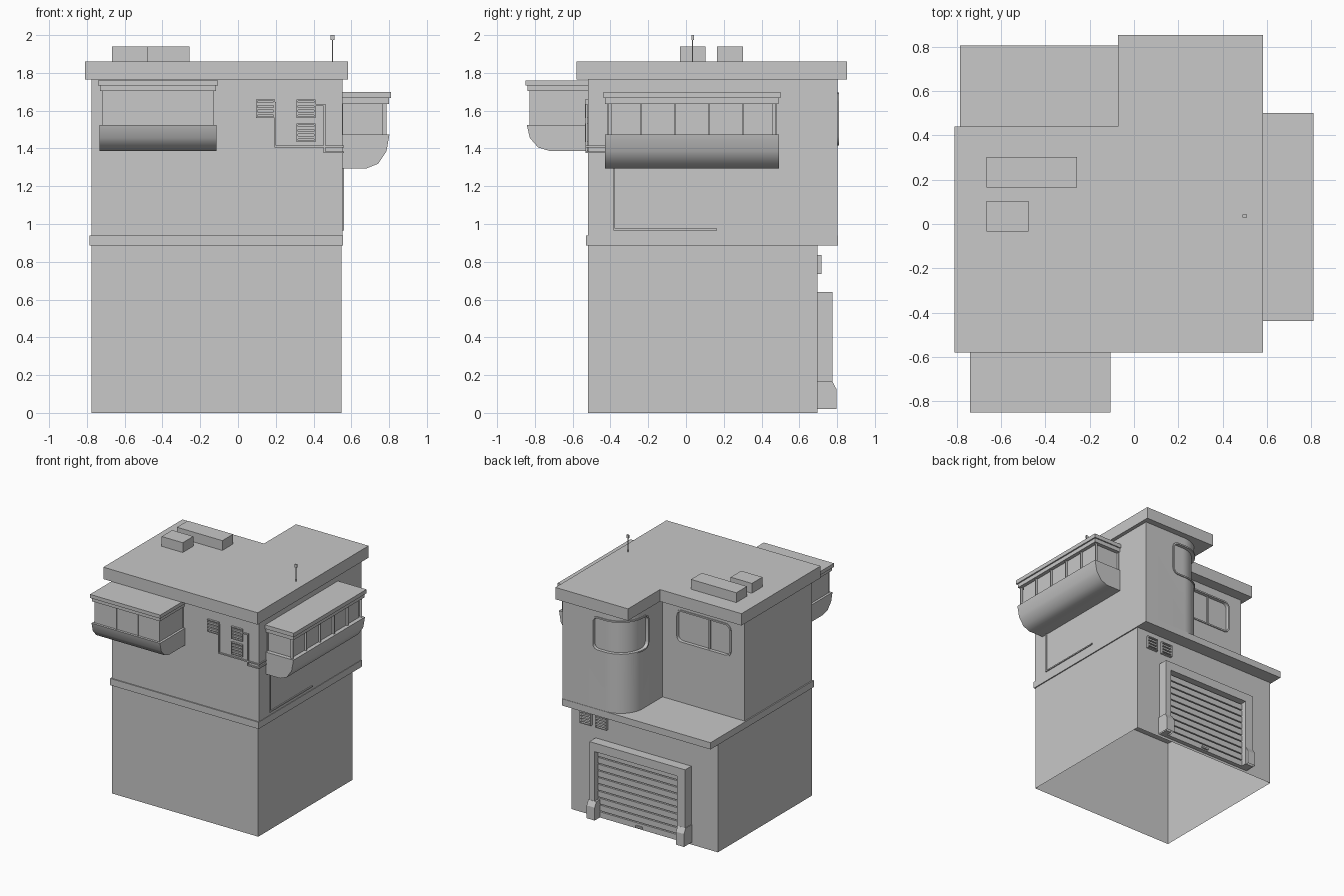
import bpy, bmesh, math
from mathutils import Vector

old = bpy.data.objects.get("Cube")
if old:
    bpy.data.objects.remove(old, do_unlink=True)

GREY = (0.58, 0.58, 0.58, 1)
mat = bpy.data.materials.new("plain grey")
mat.use_nodes = True
mat.diffuse_color = GREY
mat.node_tree.nodes["Principled BSDF"].inputs["Base Color"].default_value = GREY


def finish(name, bm):
    bmesh.ops.recalc_face_normals(bm, faces=bm.faces)
    me = bpy.data.meshes.new(name)
    bm.to_mesh(me)
    bm.free()
    ob = bpy.data.objects.new(name, me)
    bpy.context.collection.objects.link(ob)
    me.materials.append(mat)
    return ob


def prism(name, pts, sweep, open_bottom=False):
    """Extrude a closed outline along a vector."""
    bm = bmesh.new()
    face = bm.faces.new([bm.verts.new(p) for p in pts])
    ext = bmesh.ops.extrude_face_region(bm, geom=[face])
    moved = [v for v in ext["geom"] if isinstance(v, bmesh.types.BMVert)]
    bmesh.ops.translate(bm, verts=moved, vec=sweep)
    bmesh.ops.recalc_face_normals(bm, faces=bm.faces)
    if open_bottom:
        low = min(v.co.z for v in bm.verts) + 0.001
        base = [f for f in bm.faces if all(v.co.z < low for v in f.verts)]
        bmesh.ops.delete(bm, geom=base, context="FACES_ONLY")
    return finish(name, bm)


def box(name, x, y, z, open_bottom=False):
    pts = [(x[0], y[0], z[0]), (x[1], y[0], z[0]), (x[1], y[1], z[0]), (x[0], y[1], z[0])]
    return prism(name, pts, (0, 0, z[1] - z[0]), open_bottom)


def flat(outline, z):
    return [(x, y, z) for x, y in outline]


def smooth(ob):
    bpy.ops.object.select_all(action="DESELECT")
    ob.select_set(True)
    bpy.context.view_layer.objects.active = ob
    bpy.ops.object.shade_smooth_by_angle(angle=math.radians(35))


# Main masses; the lower storey is an open shell underneath
XL, XR, YF, YB = -0.775, 0.552, -0.52, 0.35
WX, WY, R = -0.033, 0.802, 0.20          # rear wing with a rounded corner
box("lower_storey", (XL, 0.547), (YF, 0.695), (0, 0.885), open_bottom=True)
box("floor_slab", (-0.785, 0.556), (-0.529, 0.805), (0.885, 0.94))
arc = [(WX + R - R * math.sin(a), WY - R + R * math.cos(a))
       for a in (math.pi / 2 * i / 16 for i in range(17))]
walls = [(XL, YF), (XR, YF), (XR, WY)] + arc + [(WX, YB), (XL, YB)]
upper = prism("upper_storey", flat(walls, 0.94), (0, 0, 0.83))
roof = [(-0.81, -0.58), (0.583, -0.58), (0.583, 0.853), (-0.073, 0.853), (-0.073, 0.44), (-0.81, 0.44)]
prism("roof_slab", flat(roof, 1.764), (0, 0, 0.097))


# Rear windows: rounded openings with a raised rim, swept along the wall
def corner_path(s):
    start, bend = 0.12, R * math.pi / 2
    if s < start:
        return Vector((WX + R + start - s, WY, 0)), Vector((0, 1, 0))
    if s < start + bend:
        a = (s - start) / R
        n = Vector((-math.sin(a), math.cos(a), 0))
        return Vector((WX + R, WY - R, 0)) + n * R, n
    return Vector((WX, WY - R - (s - start - bend), 0)), Vector((-1, 0, 0))


def terrace_path(s):
    return Vector((-0.155 - s, YB, 0)), Vector((0, 1, 0))


def swept_panel(name, path, s0, s1, z0, z1, d0, d1, r):
    length = s1 - s0
    steps = [r * (1 - math.cos(math.pi / 2 * i / 5)) for i in range(6)]
    mids = [r + (length - 2 * r) * i / 24 for i in range(1, 24)]
    bm, rings = bmesh.new(), []
    for s in steps + mids + [length - t for t in reversed(steps)]:
        edge = min(s, length - s, r)
        inset = min(r - math.sqrt(max(0, r * r - (r - edge) ** 2)), r * 0.98)
        p, n = path(s0 + s)
        rings.append([bm.verts.new(p + n * d + Vector((0, 0, z)))
                      for d, z in ((d0, z0 + inset), (d1, z0 + inset),
                                   (d1, z1 - inset), (d0, z1 - inset))])
    for a, b in zip(rings, rings[1:]):
        for i in range(4):
            j = (i + 1) % 4
            bm.faces.new((a[i], a[j], b[j], b[i]))
    bm.faces.new(rings[0])
    bm.faces.new(rings[-1])
    return finish(name, bm)


def cut_window(name, path, length, z0, z1):
    w = 0.012
    rim = swept_panel(name + "_rim", path, 0, length, z0, z1, -0.01, 0.008, 0.05)
    cutter = swept_panel("window_cutter", path, w, length - w, z0 + w, z1 - w, -0.02, 0.03, 0.04)
    cutter.hide_render = True
    for ob in (upper, rim):
        mod = ob.modifiers.new("window", "BOOLEAN")
        mod.operation, mod.solver, mod.object = "DIFFERENCE", "EXACT", cutter
        bpy.context.view_layer.objects.active = ob
        bpy.ops.object.modifier_apply(modifier=mod.name)
    bpy.data.objects.remove(cutter, do_unlink=True)
    smooth(rim)


cut_window("corner_window", corner_path, 0.505, 1.415, 1.695)
cut_window("terrace_window", terrace_path, 0.50, 1.425, 1.695)
smooth(upper)
box("terrace_window_mullion", (-0.455, -0.445), (YB - 0.025, YB - 0.008), (1.435, 1.685))


# Bay windows: u runs along the wall, d points away from it
def bay(name, place, u0, u1, wall, out, z0, zs, zw, zt, panes, recess):
    def block(part, u, d, z):
        a, b = place(u[0], d[0], z[0]), place(u[1], d[1], z[1])
        box(name + part, *[sorted(q) for q in zip(a, b)])

    curve = [(out - 0.12 + 0.12 * math.cos(t), zs - (zs - z0) * math.sin(t))
             for t in (math.pi / 6 * i for i in range(4))]
    outline = [(wall, zs)] + curve + [(wall, z0)]
    sweep = Vector(place(u1, 0, 0)) - Vector(place(u0, 0, 0))
    smooth(prism(name + "_bowl", [place(u0, d, z) for d, z in outline], sweep))
    e, f = 0.015, out - 0.015               # posts stand back from the bowl
    block("_glazing", (u0 + e + recess, u1 - e - recess), (wall, f - recess), (zs, zw))
    width = (u1 - u0 - 2 * e) / panes
    for i in range(panes + 1):
        c = u0 + e + width * i
        lo, hi = max(c - 0.004, u0 + e), min(c + 0.004, u1 - e)
        block("_post", (lo, hi), (f - recess - 0.005, f), (zs, zw))
    for c in (u0 + e, u1 - e - recess):
        block("_wall_post", (c, c + recess), (wall, wall + 0.015), (zs, zw))
    zm = zw + (zt - zw) * 0.5
    block("_cornice", (u0 + 0.002, u1 - 0.002), (wall, out - 0.003), (zw, zm))
    block("_roof", (u0 - 0.008, u1 + 0.008), (wall, out + 0.008), (zm, zt))


bay("front_bay", lambda u, d, z: (u, -d, z), -0.733, -0.115, 0.51, 0.843,
    1.387, 1.525, 1.703, 1.761, 3, 0.004)
bay("side_bay", lambda u, d, z: (d, u, z), -0.43, 0.493, 0.54, 0.802,
    1.295, 1.475, 1.636, 1.70, 5, 0.018)


# Louvred vents
def vent(name, x, z, wall, s, depth):
    def part(label, dx, dz, d):
        box(name + label, (x + dx[0], x + dx[1]), sorted((wall, wall + s * d)), (z + dz[0], z + dz[1]))

    w, t = 0.1, 0.008
    for a in (0, w - t):
        part("_side", (a, a + t), (0, w), depth)
        part("_rail", (t, w - t), (a, a + t), depth)
    for i in range(3):
        a = 0.018 + i * 0.025
        part("_slat", (t, w - t), (a, a + 0.014), depth * 0.9)


for x, z in ((0.095, 1.56), (0.31, 1.56), (0.31, 1.433)):
    vent("front_vent", x, z, YF, -1, 0.016)
for x in (0.22, 0.36):
    vent("rear_vent", x, 0.735, 0.695, 1, 0.022)


# Pipes, as square runs between successive points
def pipe(name, pts, h=0.005):
    for a, b in zip(pts, pts[1:]):
        box(name, *[(min(p, q) - h, max(p, q) + h) for p, q in zip(a, b)])


PY, PX = YF - 0.006, XR + 0.003
pipe("upper_pipe", [(0.18, PY, 1.64), (0.197, PY, 1.64), (0.197, PY, 1.41), (PX, PY, 1.41), (PX, -0.42, 1.41)])
pipe("lower_pipe", [(0.4, PY, 1.63), (0.457, PY, 1.63), (0.457, PY, 1.38), (PX, PY, 1.38), (PX, -0.42, 1.38)])
pipe("side_pipe", [(PX, -0.38, 1.31), (PX, -0.38, 0.97), (PX, 0.16, 0.97)])

# Garage door with frame, slats and bumpers
DL, DR, DF = -0.463, 0.283, 0.775
box("door_frame_left", (DR, 0.33), (0.69, DF), (0.02, 0.64))
box("door_frame_right", (-0.535, DL), (0.69, DF), (0.02, 0.64))
box("door_frame_top", (DL, DR), (0.69, DF), (0.57, 0.64))
box("door_panel", (DL, DR), (0.69, 0.71), (0.02, 0.57))
pitch = 0.55 / 10
for i in range(10):
    z = 0.02 + i * pitch
    box("door_slat", (DL, DR), (0.70, 0.73), (z, z + pitch * 0.84))
box("door_handle", (-0.12, -0.06), (0.72, 0.742), (0.03, 0.045))
for x in (-0.54, 0.267):
    side = [(0.69, 0.02), (0.797, 0.02), (0.797, 0.125), (0.776, 0.165), (0.69, 0.165)]
    prism("door_bumper", [(x, y, z) for y, z in side], (0.072, 0, 0), open_bottom=True)

# Rooftop units and antenna
box("long_roof_unit", (-0.667, -0.257), (0.165, 0.303), (1.855, 1.941))
box("short_roof_unit", (-0.667, -0.476), (-0.033, 0.103), (1.855, 1.941))
box("antenna_rod", (0.497, 0.503), (0.032, 0.038), (1.855, 1.98))
box("antenna_tip", (0.49, 0.51), (0.03, 0.042), (1.975, 2.0))
